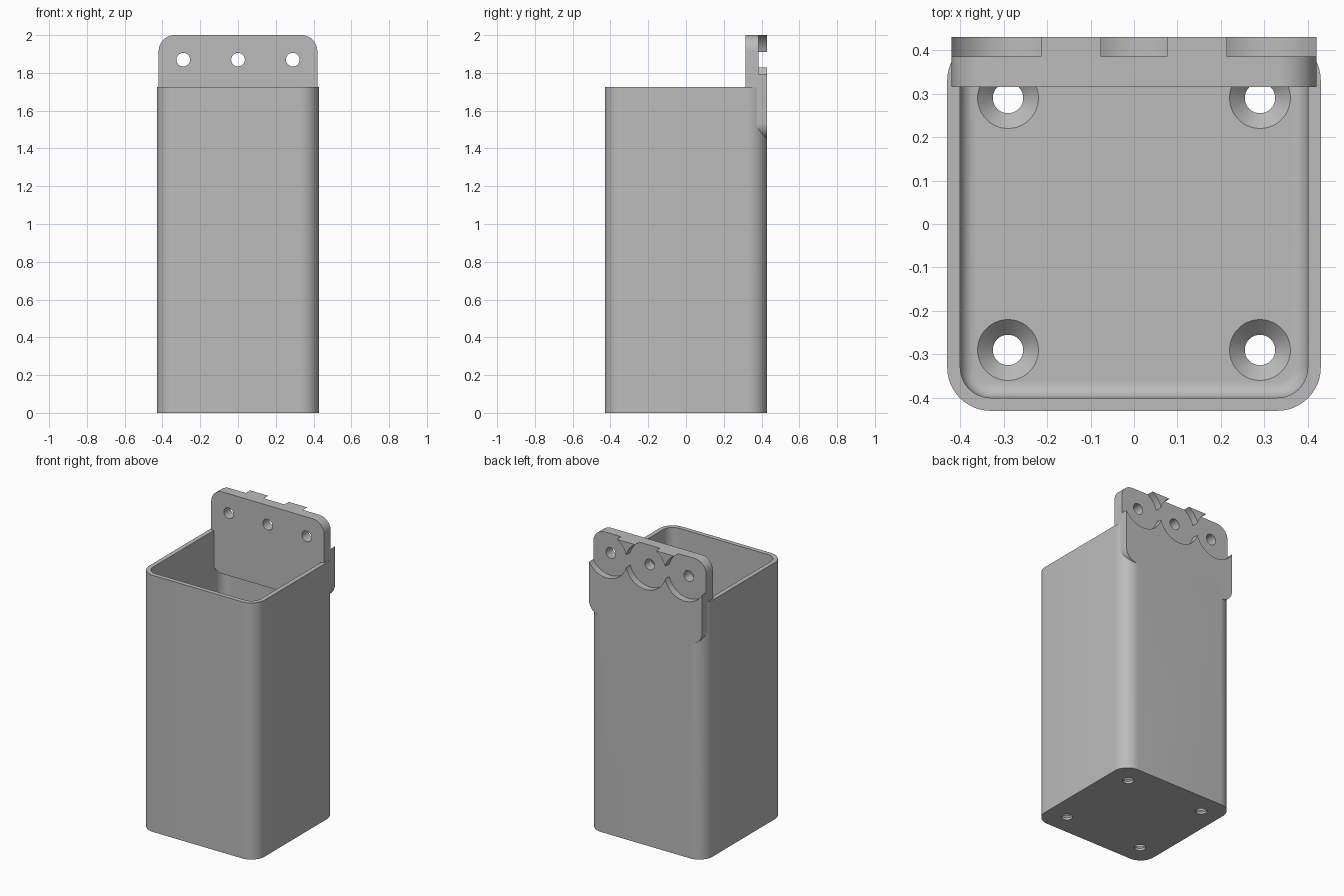
import bpy
import bmesh
from math import radians
from mathutils import Matrix

cube = bpy.data.objects.get("Cube")
if cube:
    bpy.data.objects.remove(cube, do_unlink=True)

HALF, WALL, RIM, FLOOR = 0.43, 0.03, 1.725, 0.05
PLATE_FRONT, PLATE_BOTTOM, PLATE_TOP = 0.315, 1.45, 2.0
HOLE_Z, SPACING = 1.87, 0.29

grey = bpy.data.materials.new("plain grey")
grey.use_nodes = True
colour = (0.5, 0.5, 0.5, 1)
grey.diffuse_color = colour
grey.node_tree.nodes["Principled BSDF"].inputs["Base Color"].default_value = colour


def finish(name, bm):
    bmesh.ops.recalc_face_normals(bm, faces=bm.faces)
    mesh = bpy.data.meshes.new(name)
    bm.to_mesh(mesh)
    bm.free()
    mesh.materials.append(grey)
    obj = bpy.data.objects.new(name, mesh)
    bpy.context.collection.objects.link(obj)
    return obj


def rounded_box(name, low, high, radius, axis, fillet=0):
    """Box with the edges along one axis rounded, and optionally a bottom fillet."""
    bm = bmesh.new()
    bmesh.ops.create_cube(bm, size=1)
    for v in bm.verts:
        v.co = [a + (b - a) * (c + 0.5) for a, b, c in zip(low, high, v.co)]
    edges = [e for e in bm.edges
             if abs((e.verts[0].co - e.verts[1].co).normalized()[axis]) > 0.9]
    bmesh.ops.bevel(bm, geom=edges, offset=radius, segments=12, profile=0.5,
                    affect='EDGES')
    if fillet:
        edges = [e for e in bm.edges
                 if all(abs(v.co.z - low[2]) < 1e-5 for v in e.verts)]
        bmesh.ops.bevel(bm, geom=edges, offset=fillet, segments=6, profile=0.5,
                        affect='EDGES')
    return finish(name, bm)


def cone(name, centre, r1, r2, depth, turn=0):
    bm = bmesh.new()
    matrix = Matrix.Translation(centre) @ Matrix.Rotation(turn, 4, 'X')
    bmesh.ops.create_cone(bm, cap_ends=True, segments=64, radius1=r1, radius2=r2,
                          depth=depth, matrix=matrix)
    return finish(name, bm)


def combine(target, tool, operation):
    mod = target.modifiers.new(tool.name, 'BOOLEAN')
    mod.operation, mod.solver, mod.object = operation, 'EXACT', tool
    bpy.context.view_layer.objects.active = target
    bpy.ops.object.modifier_apply(modifier=mod.name)
    bpy.data.objects.remove(tool, do_unlink=True)


# Open container with rounded corners
body = rounded_box("container", (-HALF, -HALF, 0), (HALF, HALF, RIM), 0.1, 2)
inner = HALF - WALL
cavity = rounded_box("cavity", (-inner, -inner, FLOOR), (inner, inner, RIM + 0.2),
                     0.07, 2, fillet=0.035)
combine(body, cavity, 'DIFFERENCE')

# Mounting plate along the back
plate = rounded_box("mounting_plate", (-0.42, PLATE_FRONT, PLATE_BOTTOM),
                    (0.42, HALF, PLATE_TOP), 0.085, 1)
combine(body, plate, 'UNION')

# Round washer recesses and screw holes in the plate
for x in (-SPACING, 0, SPACING):
    recess = cone("recess", (x, 0.485, HOLE_Z), 0.151, 0.151, 0.2, radians(90))
    combine(body, recess, 'DIFFERENCE')
    hole = cone("screw_hole", (x, 0.35, HOLE_Z), 0.036, 0.036, 0.3, radians(90))
    combine(body, hole, 'DIFFERENCE')

# Countersunk drain holes in the floor
for x in (-SPACING, SPACING):
    for y in (-SPACING, SPACING):
        drain = cone("drain_hole", (x, y, 0), 0.035, 0.035, 0.2)
        combine(body, drain, 'DIFFERENCE')
        sink = cone("countersink", (x, y, FLOOR - 0.015), 0.035, 0.075, 0.04)
        combine(body, sink, 'DIFFERENCE')

# Smooth the rounded parts, keep edges crisp
bpy.ops.object.select_all(action='DESELECT')
body.select_set(True)
bpy.context.view_layer.objects.active = body
bpy.ops.object.shade_smooth_by_angle(angle=radians(25))
